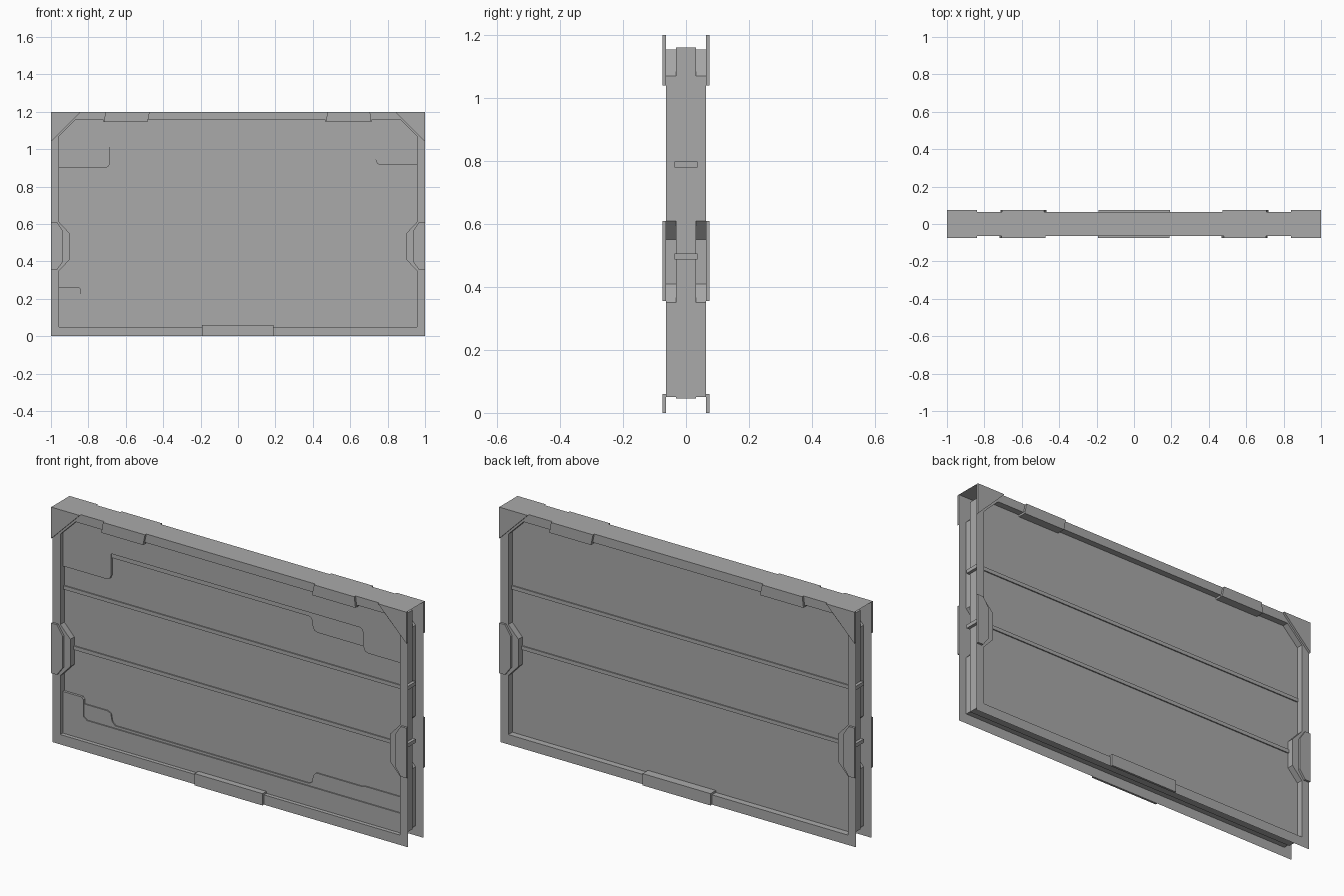
import bpy
import bmesh

cube = bpy.data.objects.get("Cube")
if cube:
    bpy.data.objects.remove(cube)

# Single painted metal colour
metal = bpy.data.materials.new("grey metal")
metal.use_nodes = True
GREY = (0.4, 0.4, 0.4, 1)
metal.diffuse_color = GREY
metal.node_tree.nodes["Principled BSDF"].inputs["Base Color"].default_value = GREY

FACE = 0.063    # frame face
CLIP = 0.074    # outer face of clips and corner plates
PANEL = 0.031   # recessed panel face


def finish(name, bm):
    bmesh.ops.recalc_face_normals(bm, faces=bm.faces)
    mesh = bpy.data.meshes.new(name)
    bm.to_mesh(mesh)
    bm.free()
    mesh.materials.append(metal)
    obj = bpy.data.objects.new(name, mesh)
    bpy.context.collection.objects.link(obj)
    return obj


def prism(name, outline, near, far, side=-1):
    """Extrude an (x, z) outline along y; side 1 is turned to the back."""
    bm = bmesh.new()
    face = bm.faces.new([bm.verts.new((-side * x, side * near, z)) for x, z in outline])
    grown = bmesh.ops.extrude_face_region(bm, geom=[face])["geom"]
    moved = [v for v in grown if isinstance(v, bmesh.types.BMVert)]
    bmesh.ops.translate(bm, verts=moved, vec=(0, side * (far - near), 0))
    return finish(name, bm)


def rect(x0, x1, z0, z1):
    return [(x0, z0), (x1, z0), (x1, z1), (x0, z1)]


def mirrored(points):
    return [(-x, z) for x, z in points]


# Half of the frame opening, with a bulge around the side clip and a cut corner
half_opening = [(0.956, 0.05), (0.956, 0.35), (0.9, 0.41), (0.9, 0.55),
                (0.956, 0.61), (0.956, 1.07), (0.87, 1.155)]
opening = half_opening + mirrored(half_opening)[::-1]


def frame(name, side):
    """Thin flange with an opening whose walls reach in to the panel."""
    bm = bmesh.new()
    loops = []
    for outline in (rect(-1, 1, 0, 1.2), opening):
        verts = [bm.verts.new((x, side * FACE, z)) for x, z in outline]
        loops.append([bm.edges.new((v, verts[i - 1])) for i, v in enumerate(verts)])
    bmesh.ops.triangle_fill(bm, edges=loops[0] + loops[1], use_beauty=True)
    bmesh.ops.dissolve_limit(bm, angle_limit=0.01, verts=bm.verts, edges=bm.edges)
    # Find the opening edges again and pull them inward
    rim = [e for e in bm.edges if e.is_boundary
           and all(abs(v.co.x) < 0.99 for v in e.verts)]
    grown = bmesh.ops.extrude_edge_only(bm, edges=rim)["geom"]
    moved = [v for v in grown if isinstance(v, bmesh.types.BMVert)]
    bmesh.ops.translate(bm, verts=moved, vec=(0, side * (PANEL - FACE), 0))
    return finish(name, bm)


# Core panel and the two rails that run through it
prism("core_panel", rect(-0.96, 0.96, 0.045, 1.16), -PANEL, PANEL)
for name, z in (("upper_rail", 0.779), ("lower_rail", 0.487)):
    prism(name, rect(-0.975, 0.975, z, z + 0.019), -0.037, 0.037)

# Top cover sheet
bm = bmesh.new()
bm.faces.new([bm.verts.new(p) for p in
              ((-1, -FACE, 1.2), (1, -FACE, 1.2), (1, FACE, 1.2), (-1, FACE, 1.2))])
finish("top_cover", bm)

corner = [(1, 1.04), (1, 1.2), (0.84, 1.2)]
side_clip = [(1, 0.355), (0.968, 0.355), (0.935, 0.4), (0.935, 0.56),
             (0.968, 0.61), (1, 0.61)]
top_clips = {"left": [(0.48, 1.2), (0.468, 1.145), (0.713, 1.145), (0.706, 1.2)],
             "right": [(-0.708, 1.2), (-0.718, 1.145), (-0.483, 1.145), (-0.472, 1.2)]}

# Frame, corner plates and clips on both faces
for label, side in (("front", -1), ("back", 1)):
    frame(label + "_frame", side)
    for hand, flip in (("left", False), ("right", True)):
        for part, outline in (("corner_plate", corner), ("side_clip", side_clip)):
            points = mirrored(outline) if flip else outline
            prism(f"{label}_{hand}_{part}", points, FACE, CLIP, side)
        clip = top_clips[hand]
        prism(f"{label}_{hand}_top_clip", clip, FACE, CLIP, side)
        x0, x1 = clip[1][0], clip[2][0]
        prism(f"{label}_{hand}_top_clip_lip", rect(x0, x1, 1.145, 1.155), PANEL, FACE, side)
    prism(label + "_bottom_clip", rect(-0.193, 0.19, 0, 0.06), FACE, CLIP, side)
    prism(label + "_bottom_clip_lip", rect(-0.193, 0.19, 0.05, 0.06), PANEL, FACE, side)

# Stepped cladding plates on the front of the panel
upper_outer = [(-0.956, 1.155), (-0.956, 0.9), (-0.71, 0.9), (-0.692, 0.907),
               (-0.685, 0.925), (-0.685, 1.035), (0.715, 1.035), (0.73, 1.028),
               (0.735, 1.01), (0.735, 0.945), (0.745, 0.922), (0.765, 0.915),
               (0.956, 0.915), (0.956, 1.155)]
upper_inner = [(-0.685, 1.035), (-0.685, 1.012), (0.425, 1.012), (0.44, 1.005),
               (0.446, 0.97), (0.455, 0.948), (0.475, 0.941), (0.735, 0.941),
               (0.735, 1.035)]
lower_outer = [(-0.956, 0.05), (-0.956, 0.262), (-0.85, 0.262), (-0.84, 0.25),
               (-0.84, 0.165), (-0.82, 0.15), (0.956, 0.15), (0.956, 0.05)]
lower_inner = [(-0.84, 0.15), (-0.84, 0.227), (-0.71, 0.227), (-0.69, 0.218),
               (-0.683, 0.18), (-0.665, 0.162), (0.425, 0.162), (0.443, 0.172),
               (0.449, 0.208), (0.465, 0.225), (0.72, 0.225), (0.74, 0.23),
               (0.956, 0.23), (0.956, 0.15)]
for name, outline, far in (("upper_cladding", upper_outer, 0.043),
                           ("upper_cladding_step", upper_inner, 0.037),
                           ("lower_cladding", lower_outer, 0.043),
                           ("lower_cladding_step", lower_inner, 0.037)):
    # Keep the ends clear of the cut corners of the opening
    if name == "upper_cladding":
        outline = [(-0.87, 1.155), (-0.956, 1.07)] + outline[1:-1] + [(0.956, 1.07), (0.87, 1.155)]
    prism(name, outline, PANEL, far)
